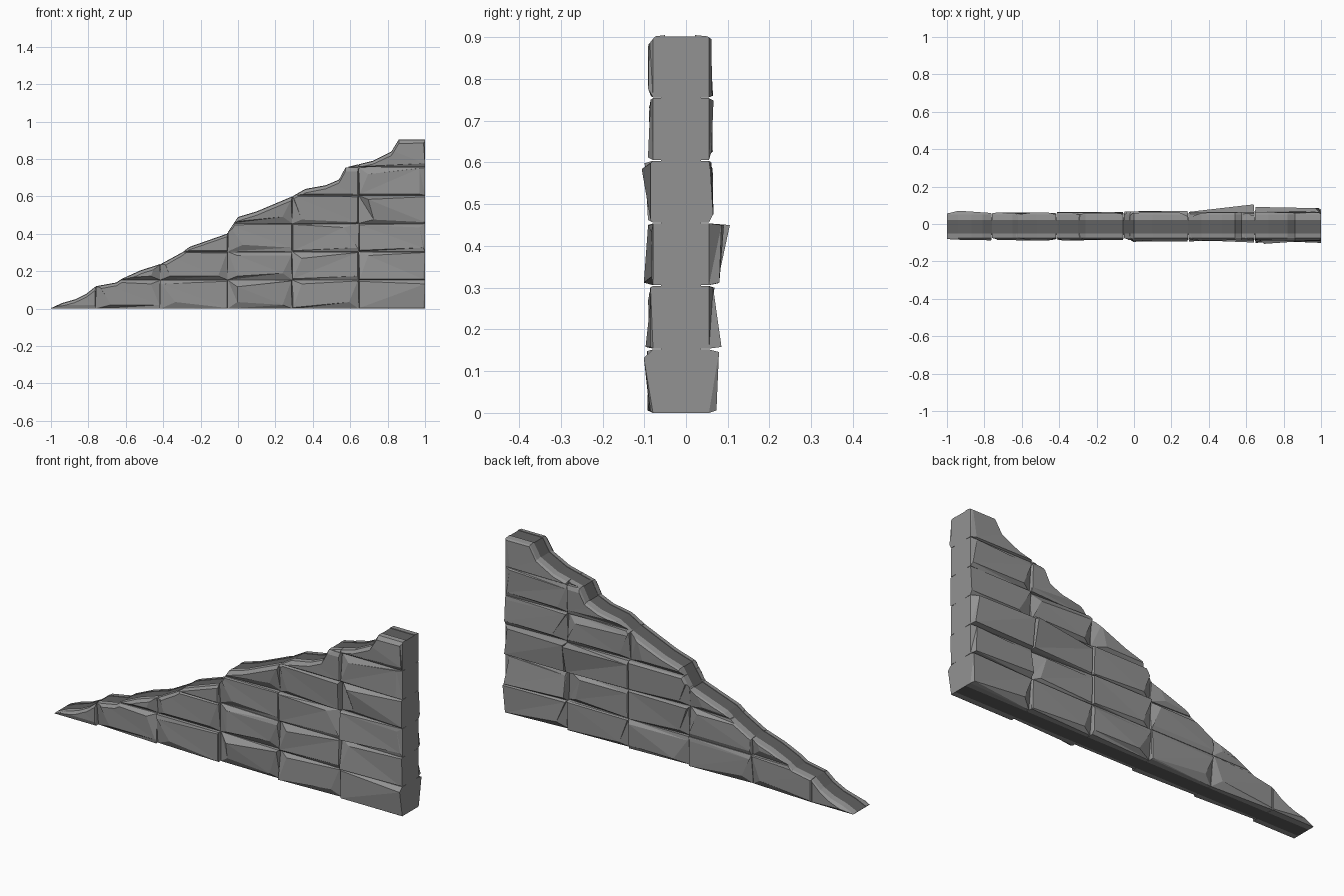
import bpy, bmesh, random

if "Cube" in bpy.data.objects:
    bpy.data.objects.remove(bpy.data.objects["Cube"])
random.seed(11)

# Ragged sloping top edge of the wall (x, z)
TOP = [(-1, .003), (-.94, .03), (-.87, .05), (-.81, .08), (-.76, .12), (-.65, .14),
       (-.62, .16), (-.52, .205), (-.41, .24), (-.30, .30), (-.26, .33), (-.06, .40),
       (0, .49), (.10, .52), (.29, .60), (.36, .64), (.47, .66), (.54, .69),
       (.575, .755), (.72, .79), (.82, .84), (.86, .905), (1, .905)]
COLS = [-1, -.76, -.415, -.055, .29, .645, 1]
ROWS = [0, .153, .305, .455, .605, .755, .93]
# Stones that stick out most: (side, row, col) -> outward bulge at bl, br, tr, tl
PROUD = {(-1, 0, 5): (.008, .006, .022, .006), (-1, 1, 5): (.018, .006, .006, .004),
         (-1, 2, 5): (.022, .004, .004, .012), (-1, 3, 5): (.008, .006, .006, .027),
         (-1, 3, 4): (.004, .012, .02, .006), (-1, 0, 3): (.004, .004, .014, .016),
         (1, 0, 5): (.016, .018, .024, .012), (1, 1, 5): (.025, .03, .01, .008),
         (1, 2, 5): (.02, .025, .03, .036), (1, 2, 4): (.006, .02, .05, .01),
         (1, 0, 0): (.02, .004, .004, .02), (1, 2, 3): (.008, .008, .014, .012)}


def material(name, v):
    m = bpy.data.materials.new(name)
    m.diffuse_color = (v, v, v, 1)
    m.use_nodes = True
    m.node_tree.nodes["Principled BSDF"].inputs["Base Color"].default_value = m.diffuse_color
    return m


STONE, SHADE = material("dark_stone", .29), material("wall_cap", .12)


def top_at(x):
    for (x0, z0), (x1, z1) in zip(TOP, TOP[1:]):
        if x <= x1:
            return z0 + (z1 - z0) * (x - x0) / (x1 - x0)
    return TOP[-1][1]


def make_object(name, bm):
    bmesh.ops.recalc_face_normals(bm, faces=bm.faces)
    me = bpy.data.meshes.new(name)
    bm.to_mesh(me)
    bm.free()
    me.materials.append(STONE)
    ob = bpy.data.objects.new(name, me)
    bpy.context.collection.objects.link(ob)
    return ob


def bridge(bm, a, b):
    n = len(a)
    for i in range(n):
        bm.faces.new((a[i], a[(i + 1) % n], b[(i + 1) % n], b[i]))


def slope_body(name, sections, base, right):
    """Loft the wall outline through (y, drop) sections."""
    bm = bmesh.new()
    loops = []
    for y, drop in sections:
        pts = [(x, max(z - drop, .001)) for x, z in TOP[:-1]]
        pts += [(right, pts[-1][1]), (right, base), (TOP[0][0], base)]
        loops.append([bm.verts.new((x, y, z)) for x, z in pts])
    for a, b in zip(loops, loops[1:]):
        bridge(bm, a, b)
    bm.faces.new(loops[0])
    bm.faces.new(loops[-1])
    return make_object(name, bm)


def add_stone(bm, side, r, c):
    """One block: flat back, rim with some chipped corners, tilted faceted face."""
    g = .001
    x0, x1 = COLS[c] + (g if c else 0), COLS[c + 1] - (g if c < 5 else 0)
    z0, z1 = ROWS[r] + (g if r else 0), ROWS[r + 1] - g
    inner, rim = (-.05, -.079) if side < 0 else (.022, .055)
    amp = .010 if c < 3 else .014
    bulge = PROUD.get((side, r, c)) or [random.uniform(.003, amp) for _ in range(4)]
    corners = [(x0, z0, 1, 1), (x1, z0, -1, 1), (x1, z1, -1, -1), (x0, z1, 1, -1)]
    back, edge, face = [], [], []
    for (x, z, sx, sz), b in zip(corners, bulge):
        chipped = random.random() < (.5 if sz > 0 else .25) and 0 < c and x < 1
        chip = random.uniform(.012, .018) if chipped else 0
        dx = random.choice((.05, .08)) if chipped else .004
        dz = random.choice((.02, .035)) if chipped else random.choice((.004, .006, .02))
        if x == 1:
            dx = random.choice((0, .01, .03))
        back.append(bm.verts.new((x, inner, z)))
        edge.append(bm.verts.new((x, rim - side * chip, z)))
        face.append(bm.verts.new((x + sx * dx, rim + side * b, z + sz * dz)))
    bridge(bm, back, edge)
    for i in range(4):
        j = (i + 1) % 4
        bm.faces.new((edge[i], edge[j], face[j]))
        bm.faces.new((edge[i], face[j], face[i]))
    bm.faces.new(back)
    k = random.randint(0, 1)
    bm.faces.new((face[k], face[k + 1], face[k + 2]))
    bm.faces.new((face[k], face[k + 2], face[(k + 3) % 4]))


# Wall core with a darker cap along the slope and a dark underside
core = slope_body("core", [(-.05, .003), (.022, .003)], 0, 1)
core.data.materials.append(SHADE)
for p in core.data.polygons:
    if abs(p.normal.z) > .2:
        p.material_index = 1

# Mortar filling the joints, kept just inside the stones
slope_body("mortar", [(-.06, .025), (.036, .025)], .002, .999)

# Cutter that trims the courses to the slope and chamfers their outer edge
cutter = slope_body("slope_cutter",
                    [(-.2, .09), (-.088, .02), (-.074, .003), (-.05, 0),
                     (.022, 0), (.052, .003), (.068, .015), (.2, .08)], -.05, 1.05)
cutter.hide_render = True

# Stone courses on both faces
for side, name in ((-1, "front_stones"), (1, "back_stones")):
    bm = bmesh.new()
    for r in range(6):
        for c in range(6):
            if top_at(COLS[c + 1]) > ROWS[r] + .01:
                add_stone(bm, side, r, c)
    ob = make_object(name, bm)
    mod = ob.modifiers.new("trim", 'BOOLEAN')
    mod.operation, mod.solver, mod.object = 'INTERSECT', 'EXACT', cutter
    dg = bpy.context.evaluated_depsgraph_get()
    trimmed = bpy.data.meshes.new_from_object(ob.evaluated_get(dg))
    ob.modifiers.clear()
    ob.data = trimmed

bpy.data.objects.remove(cutter)
